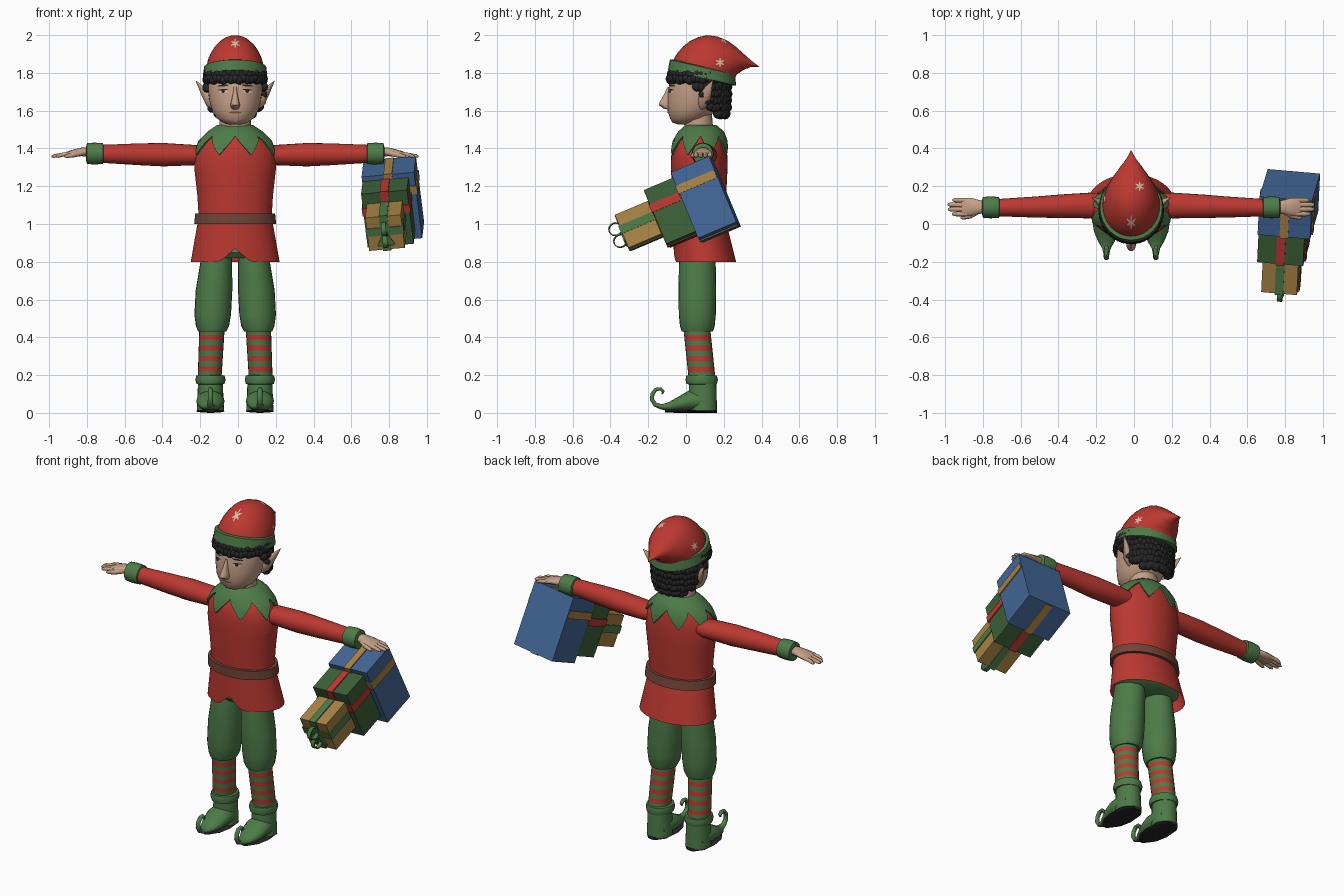
import bpy, bmesh, math
from math import sin, cos, pi, radians
from mathutils import Vector, Matrix, Euler
from mathutils.bvhtree import BVHTree

if "Cube" in bpy.data.objects:
    bpy.data.objects.remove(bpy.data.objects["Cube"])

CX = -0.015  # body centre line


def material(name, *rgb):
    m = bpy.data.materials.new(name)
    m.use_nodes = True
    m.diffuse_color = (*rgb, 1)
    m.node_tree.nodes["Principled BSDF"].inputs["Base Color"].default_value = (*rgb, 1)
    return m


RED = material("red cloth", .50, .04, .03)
GREEN = material("green cloth", .075, .20, .065)
SKIN = material("skin", .56, .35, .24)
BLACK = material("black hair", .02, .019, .02)
BROWN = material("brown leather", .17, .06, .04)
BLUE = material("blue paper", .055, .135, .31)
GOLD = material("gold paper", .40, .23, .06)
PINE = material("dark green paper", .045, .12, .04)
CREAM = material("cream", .70, .52, .38)
LIP = material("lip brown", .26, .11, .08)


def finish(name, bm, *mats, smooth=True):
    bmesh.ops.recalc_face_normals(bm, faces=bm.faces)
    me = bpy.data.meshes.new(name)
    bm.to_mesh(me)
    bm.free()
    ob = bpy.data.objects.new(name, me)
    bpy.context.collection.objects.link(ob)
    for m in mats:
        me.materials.append(m)
    if smooth:
        bpy.ops.object.select_all(action='DESELECT')
        ob.select_set(True)
        bpy.context.view_layer.objects.active = ob
        bpy.ops.object.shade_smooth_by_angle(angle=radians(42))
    return ob


def skin_rows(rows, cap=True):
    bm = bmesh.new()
    rows = [[bm.verts.new(p) for p in r] for r in rows]
    n = len(rows[0])
    for a, b in zip(rows, rows[1:]):
        for j in range(n):
            bm.faces.new((a[j], a[(j + 1) % n], b[(j + 1) % n], b[j]))
    if cap:
        bm.faces.new(rows[0])
        bm.faces.new(rows[-1])
    return bm


def loft(name, mat, rings, n=24):
    """Skin elliptical rings given as (centre, u, v)."""
    rows = [[c + u * cos(2 * pi * j / n) + v * sin(2 * pi * j / n) for j in range(n)]
            for c, u, v in rings]
    return finish(name, skin_rows(rows), mat)


def zr(x, y, z, rx, ry, tilt=0):
    t = radians(tilt)
    return Vector((CX + x, y, z)), Vector((rx, 0, 0)), Vector((0, cos(t), sin(t))) * ry


def xr(x, y, z, ry, rz):
    return Vector((CX + x, y, z)), Vector((0, ry, 0)), Vector((0, 0, rz))


def path(x, pts):
    """Rings square to a path in the y-z plane: (y, z, half width, half height)."""
    out = []
    for i, (y, z, w, h) in enumerate(pts):
        a, b = pts[max(i - 1, 0)], pts[min(i + 1, len(pts) - 1)]
        t = Vector((0, b[0] - a[0], b[1] - a[1])).normalized()
        out.append((Vector((CX + x, y, z)), Vector((w, 0, 0)), Vector((0, -t.z, t.y)) * h))
    return out


# Tunic outline: z, centre y, half width, half depth
TUNIC = [(1.52, .08, .09, .075), (1.49, .08, .135, .11), (1.44, .075, .185, .135),
         (1.38, .07, .212, .148), (1.3, .07, .217, .15), (1.15, .07, .2, .143),
         (1.03, .07, .193, .135), (1.0, .075, .2, .14), (.8, .1, .235, .165)]


def tunic_at(z):
    for a, b in zip(TUNIC, TUNIC[1:]):
        if z >= b[0] - 1e-6:
            t = (a[0] - z) / (a[0] - b[0])
            return [p + (q - p) * t for p, q in zip(a, b)][1:]
    return TUNIC[-1][1:]


def drape(name, mat, top, bottom, layers, n=64):
    """Cloth that follows the tunic from top to bottom(angle from front)."""
    rows = []
    for t, off in layers:
        row = []
        for j in range(n):
            a = 2 * pi * j / n
            z = top + (bottom(abs((a + pi) % (2 * pi) - pi)) - top) * t
            cy, rx, ry = tunic_at(z)
            row.append((CX + (rx + off) * sin(a), cy - (ry + off) * cos(a), z))
        rows.append(row)
    return finish(name, skin_rows(rows, cap=False), mat)


def points(a):
    return 1.465 - .1 * (1 - abs((a / (pi / 4)) % 1 - .5) * 2)


drape("tunic", RED, 1.52, lambda a: .8 + .07 * max(0, 1 - a / .35), [(i / 20, 0) for i in range(21)])
drape("collar", GREEN, 1.525, points, [(0, -.01)] + [(i / 5, .011) for i in range(6)] + [(1, 0)])
drape("belt", BROWN, 1.055, lambda a: 1.0, [(0, -.005), (0, .017), (1, .017), (1, -.005)])
loft("pelvis", GREEN, [zr(0, .085, .95, .17, .1), zr(0, .09, .85, .205, .14), zr(0, .085, .82, .16, .11)])

for s, side in ((1, "left"), (-1, "right")):
    # Sleeve, cuff and hand
    loft(side + "_sleeve", RED, [xr(s * x, y, z, ry, rz) for x, y, z, ry, rz in (
        (.14, .1, 1.365, .06, .045), (.22, .098, 1.365, .068, .054), (.38, .094, 1.367, .062, .062),
        (.5, .09, 1.369, .056, .058), (.74, .086, 1.372, .044, .046))])
    loft(side + "_cuff", GREEN, [xr(s * x, .088, 1.373, r, r) for x, r in (
        (.695, .04), (.7, .055), (.745, .058), (.785, .055), (.79, .035))])
    loft(side + "_palm", SKIN, [xr(s * x, .09, z, ry, rz) for x, z, ry, rz in (
        (.77, 1.38, .03, .025), (.81, 1.382, .038, .023), (.85, 1.377, .049, .019),
        (.89, 1.37, .048, .014), (.9, 1.369, .04, .008))], 16)
    for i, (y, end) in enumerate(((.053, .95), (.078, .97), (.102, .972), (.126, .945))):
        loft(f"{side}_finger_{i + 1}", SKIN, [xr(s * x, y, z, r, r * .9) for x, z, r in (
            (.87, 1.374, .012), (.92, 1.366, .0125), (end - .012, 1.36, .011), (end, 1.357, .005))], 10)
    loft(side + "_thumb", SKIN, [xr(s * x, y, z, r, r) for x, y, z, r in (
        (.8, .07, 1.378, .014), (.85, .043, 1.367, .014), (.89, .034, 1.36, .011), (.905, .033, 1.357, .004))], 10)

    # Breeches
    loft(side + "_breeches", GREEN, [zr(s * x, .06, z, rx, ry) for x, z, rx, ry in (
        (.1, .92, .07, .08), (.1, .8, .084, .097), (.112, .65, .097, .1), (.119, .52, .097, .098),
        (.12, .46, .088, .092), (.122, .43, .074, .082), (.124, .43, .04, .04))])

    # Striped stocking
    bands = 9
    rows = [zr(s * (.123 + .012 * t), .058 + .026 * t, .44 - .25 * t, .067 - .004 * t, .071)
            for t in (i / bands for i in range(bands + 1))]
    sock = loft(side + "_stocking", GREEN, rows)
    sock.data.materials.append(RED)
    for p in sock.data.polygons:
        p.material_index = int((.44 - p.center.z) / .25 * bands) % 2

    # Boot with curled toe
    x = s * .131
    loft(side + "_boot_cuff", GREEN, [zr(x, .083, z, r, r + .006) for z, r in (
        (.15, .06), (.153, .074), (.175, .08), (.197, .075), (.2, .06))])
    loft(side + "_boot_shaft", GREEN, [zr(x, y, z, rx, ry) for z, y, rx, ry in (
        (.17, .088, .066, .072), (.1, .088, .068, .074), (.012, .09, .072, .074))])
    loft(side + "_boot_foot", GREEN, path(x, (
        (.13, .055, .06, .045), (.07, .066, .072, .058), (.02, .062, .075, .054),
        (-.04, .045, .066, .037), (-.09, .033, .045, .023), (-.13, .032, .022, .014),
        (-.163, .044, .015, .012), (-.18, .07, .014, .011), (-.178, .1, .013, .011),
        (-.16, .124, .013, .01), (-.135, .127, .012, .009), (-.12, .112, .011, .008),
        (-.127, .1, .005, .004))), 16)
    loft(side + "_sole", BLACK, path(x, (
        (.165, .009, .03, .009), (.12, .009, .068, .009), (.02, .009, .076, .009),
        (-.05, .009, .062, .009), (-.11, .012, .022, .009))), 16)

    # Pointed ear
    loft(side + "_ear", SKIN, [xr(s * x, y, z, ry, rz) for x, y, z, ry, rz in (
        (.12, .09, 1.65, .03, .045), (.152, .1, 1.672, .03, .048),
        (.182, .122, 1.715, .016, .026), (.208, .14, 1.757, .002, .003))], 14)

# Head, neck and nose
loft("neck", SKIN, [zr(0, .07, 1.46, .085, .077), zr(0, .062, 1.6, .082, .074)])
head = loft("head", SKIN, [zr(0, *r) for r in (
    (-.005, 1.528, .035, .04), (-.002, 1.537, .065, .07), (.015, 1.56, .098, .1), (.03, 1.6, .122, .127),
    (.045, 1.65, .136, .142), (.055, 1.7, .143, .15), (.065, 1.77, .146, .15), (.08, 1.85, .13, .14))], 36)
loft("nose", SKIN, [zr(0, *r) for r in (
    (-.085, 1.725, .008, .014), (-.095, 1.69, .012, .02), (-.105, 1.645, .022, .036),
    (-.105, 1.63, .026, .04), (-.095, 1.612, .02, .026), (-.088, 1.606, .008, .01))], 14)

# Curly hair: fringe all round, curls down the back
bm = bmesh.new()
for row, (z, reach, rx, ry, cy) in enumerate((
        (1.585, 55, .115, .11, .1), (1.62, 72, .135, .13, .088), (1.655, 80, .143, .138, .08),
        (1.69, 84, .146, .142, .078), (1.725, 100, .148, .146, .073), (1.768, 180, .148, .15, .068),
        (1.795, 180, .145, .15, .075))):
    count = round(reach / 8.2)
    for i in range(-count, count + 1):
        a = radians(reach * (i + .5 * (row % 2)) / (count + .5))
        pos = Vector((CX + rx * sin(a), cy + ry * cos(a), z + .005 * sin(i * 2.3)))
        bmesh.ops.create_icosphere(bm, subdivisions=2, radius=.0265, matrix=Matrix.Translation(pos))
finish("curly_hair", bm, BLACK)

# Swept-back hat with band
hat = loft("hat", RED, [zr(0, *r) for r in (
    (.085, 1.79, .155, .17, -13), (.097, 1.822, .153, .17, -16), (.11, 1.846, .149, .168, -19),
    (.13, 1.867, .142, .164, -25), (.155, 1.886, .132, .157, -31), (.18, 1.9, .12, .147, -37),
    (.208, 1.908, .105, .134, -43), (.24, 1.907, .088, .114, -49), (.275, 1.898, .068, .091, -53),
    (.302, 1.885, .05, .067, -54), (.33, 1.867, .032, .043, -54), (.36, 1.848, .015, .02, -52),
    (.388, 1.832, .002, .003, -50))], 32)
loft("hat_band", GREEN, [zr(0, *r, -13) for r in (
    (.085, 1.77, .145, .16), (.085, 1.775, .171, .185), (.087, 1.83, .165, .177), (.09, 1.835, .145, .16))], 32)


def decal(name, mat, onto, at, aim, ru, rv, turn=0, lift=.003):
    """Thin oval laid on a surface, cast from a point along a direction."""
    tree = BVHTree.FromPolygons([v.co for v in onto.data.vertices],
                                [p.vertices for p in onto.data.polygons])
    d = Vector(aim).normalized()
    q = d.to_track_quat('-Z', 'Y') @ Euler((0, 0, radians(turn))).to_quaternion()
    bm, vs = bmesh.new(), []
    for k in range(17):
        f, a = (0 if k == 16 else 1), k * pi / 8
        start = Vector(at) + q @ Vector((ru * cos(a) * f, rv * sin(a) * f, 0))
        hit = tree.ray_cast(start, d)[0]
        if hit is None:
            bm.free()
            return
        vs.append(bm.verts.new(hit - d * lift))
    for k in range(16):
        bm.faces.new((vs[16], vs[k], vs[(k + 1) % 16]))
    finish(name, bm, mat)


# Face details
for s, side in ((1, "left"), (-1, "right")):
    x = CX + s * .064
    decal(side + "_eye_white", CREAM, head, (x, -1, 1.702), (0, 1, 0), .022, .009)
    decal(side + "_eyelid", BLACK, head, (x, -1, 1.711), (0, 1, 0), .025, .004, s * -4, .005)
    decal(side + "_iris", BLACK, head, (x, -1, 1.703), (0, 1, 0), .009, .009, 0, .005)
    decal(side + "_brow", BLACK, head, (x, -1, 1.733), (0, 1, 0), .03, .005, s * -6)
decal("mouth", LIP, head, (CX, -1, 1.59), (0, 1, 0), .034, .006)

# Snowflakes on the hat
for i, (at, aim) in enumerate((((CX, -.5, 1.957), (0, 1, 0)), ((.8, .18, 1.855), (-1, 0, 0)),
                               ((-.8, .14, 1.87), (1, 0, 0)), ((.03, .2, 2.5), (0, 0, -1)))):
    for turn in (0, 60, 120):
        decal(f"snowflake_{i + 1}", CREAM, hat, at, aim, .026, .005, turn + 30)


# Stack of wrapped gifts hanging from the left hand
def box(name, mat, size, frame, offset=(0, 0, 0)):
    bm = bmesh.new()
    bmesh.ops.create_cube(bm, size=1, matrix=frame @ Matrix.Translation(offset) @ Matrix.Diagonal((*size, 1)))
    finish(name, bm, mat, smooth=False)


turned = Euler((radians(23), radians(-5), radians(-5))).to_matrix().to_4x4()
for name, paper, ribbon, at, (w, l, h), up in (
        ("large", BLUE, GOLD, (.82, .105, 1.13), (.28, .22, .38), .09),
        ("medium", PINE, RED, (.795, -.075, 1.06), (.245, .17, .31), .05),
        ("small", GOLD, GREEN, (.783, -.245, .99), (.19, .19, .19), .01)):
    frame = Matrix.Translation(at) @ turned
    box(name + "_gift", paper, (w, l, h), frame)
    box(name + "_upright_ribbon", ribbon, (.045, l, h + .012), frame, (0, -.006, 0))
    box(name + "_level_ribbon", ribbon, (w + .012, l, .045), frame, (0, -.006, up))

# Bow loops on the smallest gift
for k in (-1, 1):
    bow = frame @ Matrix.Translation((0, -.125, k * .034))
    rows = [[bow @ Vector((px, (.033 + e) * cos(a), (.03 + e) * sin(a)))
             for px, e in ((-.013, 0), (.013, 0), (.013, .006), (-.013, .006))]
            for a in (2 * pi * i / 16 for i in range(17))]
    finish("bow_loop", skin_rows(rows, cap=False), GREEN)
    box("bow_tail", GREEN, (.02, .006, .07), frame @ Euler((0, k * .5, 0)).to_matrix().to_4x4(),
        (0, -.104, -.045))
